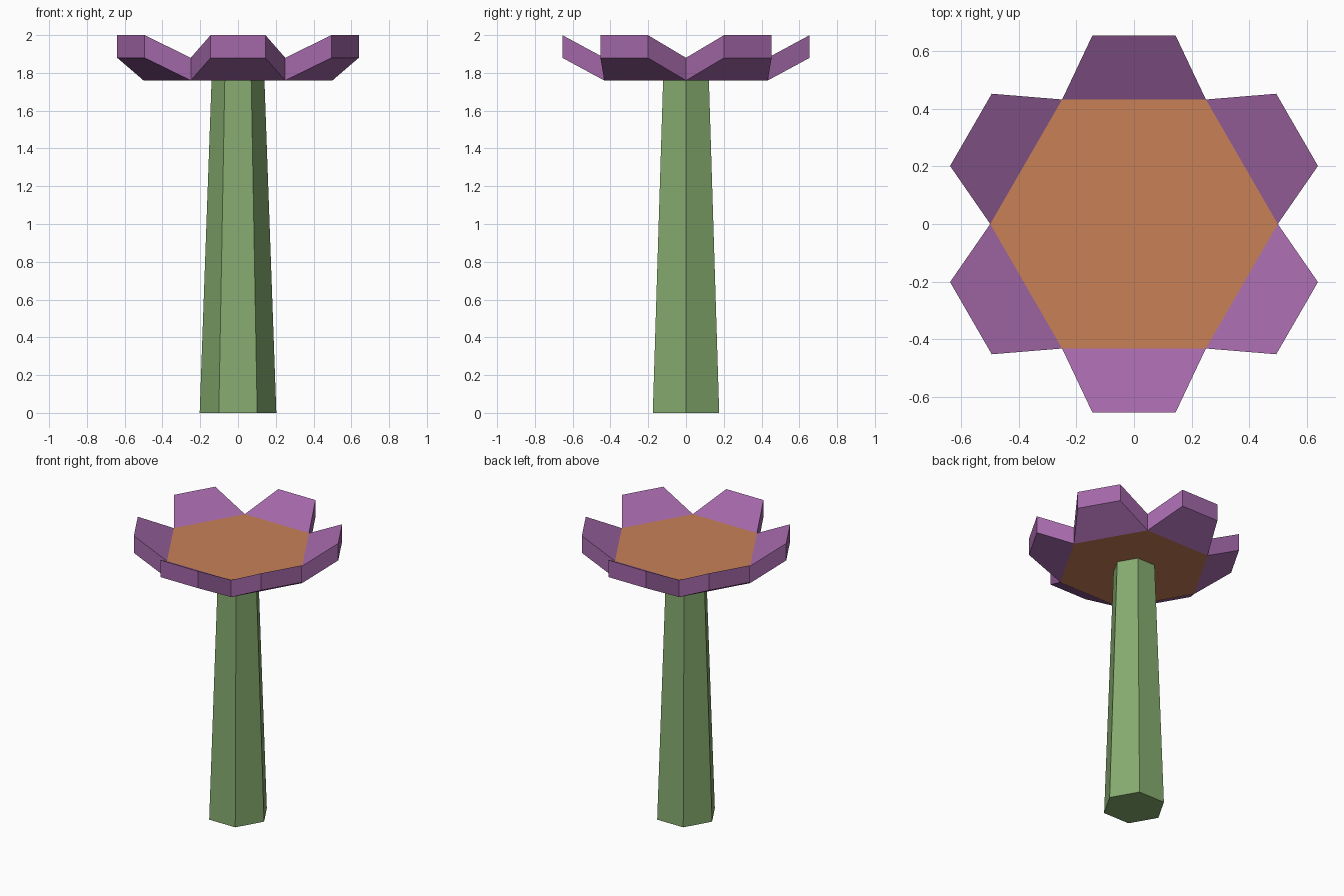
import bpy, bmesh
from math import pi, cos, sin
from mathutils import Vector

cube = bpy.data.objects.get("Cube")
if cube:
    bpy.data.objects.remove(cube, do_unlink=True)


def material(name, rgb):
    m = bpy.data.materials.new(name)
    m.use_nodes = True
    m.diffuse_color = (*rgb, 1)
    m.node_tree.nodes["Principled BSDF"].inputs["Base Color"].default_value = (*rgb, 1)
    return m


green = material("stem green", (0.24, 0.41, 0.16))
orange = material("centre orange", (0.58, 0.22, 0.095))
purple = material("petal purple", (0.37, 0.14, 0.40))


def hex_prism(bm, z0, r0, z1, r1):
    """Six-sided prism with flat sides facing front and back."""
    rings = [[bm.verts.new((r * cos(i * pi / 3), r * sin(i * pi / 3), z))
              for i in range(6)] for z, r in ((z0, r0), (z1, r1))]
    bm.faces.new(rings[0][::-1])
    bm.faces.new(rings[1])
    return [bm.faces.new((rings[0][i], rings[0][(i + 1) % 6],
                          rings[1][(i + 1) % 6], rings[1][i])) for i in range(6)]


def finish(name, bm, *mats):
    bmesh.ops.recalc_face_normals(bm, faces=bm.faces)
    mesh = bpy.data.meshes.new(name)
    bm.to_mesh(mesh)
    bm.free()
    for m in mats:
        mesh.materials.append(m)
    obj = bpy.data.objects.new(name, mesh)
    bpy.context.collection.objects.link(obj)


# Tapered stem
bm = bmesh.new()
hex_prism(bm, 0, 0.203, 1.76, 0.14)
finish("stem", bm, green)

# Flower head: each side of the centre is extruded into a raised petal
bm = bmesh.new()
for side in hex_prism(bm, 1.76, 0.5, 1.88, 0.5):
    side.normal_update()
    out = side.normal.copy()
    tip = bmesh.ops.extrude_discrete_faces(bm, faces=[side])["faces"][0]
    mid = tip.calc_center_median()
    across = Vector((-out.y, out.x, 0))
    for v in tip.verts:
        v.co -= across * (v.co - mid).dot(across) * 0.42
        v.co += out * 0.222 + Vector((0, 0, 0.12))
bm.normal_update()
for f in bm.faces:
    f.material_index = 0 if len(f.verts) == 6 else 1
finish("flower_head", bm, orange, purple)
